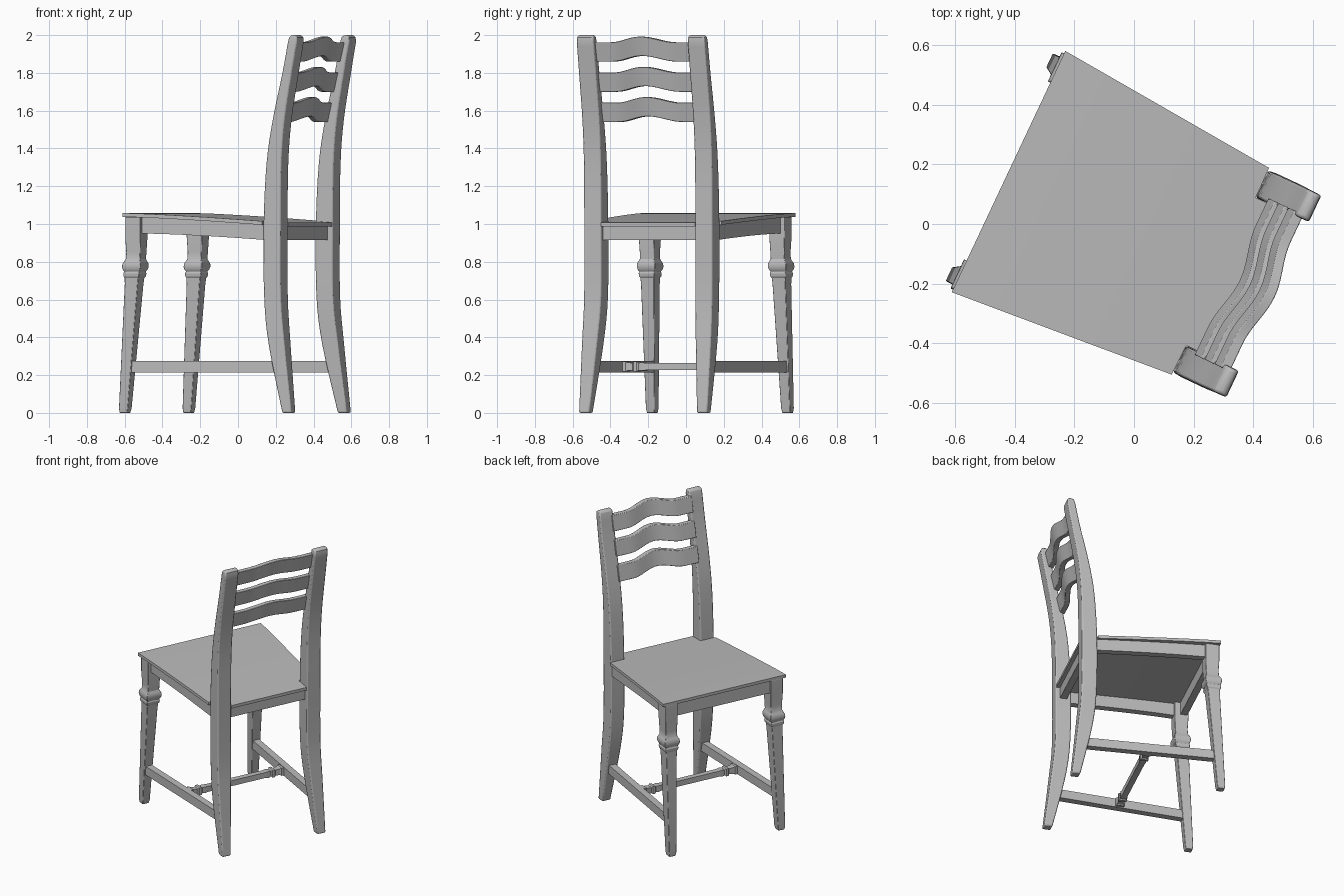
import bpy, math
from mathutils import Matrix, Vector

if "Cube" in bpy.data.objects:
    bpy.data.objects.remove(bpy.data.objects["Cube"], do_unlink=True)

wood = bpy.data.materials.new("grey_paint")
wood.use_nodes = True
GREY = (0.5, 0.5, 0.5, 1)
wood.diffuse_color = GREY
wood.node_tree.nodes["Principled BSDF"].inputs["Base Color"].default_value = GREY

# The chair is modelled facing -y, then turned on the spot
PLACE = Matrix.Translation((-0.009, -0.018, 0)) @ Matrix.Rotation(math.radians(-115.2), 4, "Z")


def loft(name, loops, bevel=0):
    """Skin a list of equal-length loops and cap both ends."""
    n = len(loops[0])
    verts = [p for loop in loops for p in loop]
    faces = [list(range(n)), list(range(len(verts) - n, len(verts)))]
    for i in range(len(loops) - 1):
        for j in range(n):
            k = (j + 1) % n
            faces.append([i * n + j, i * n + k, i * n + n + k, i * n + n + j])
    mesh = bpy.data.meshes.new(name)
    mesh.from_pydata(verts, [], faces)
    mesh.materials.append(wood)
    obj = bpy.data.objects.new(name, mesh)
    bpy.context.collection.objects.link(obj)
    bpy.ops.object.select_all(action="DESELECT")
    obj.select_set(True)
    bpy.context.view_layer.objects.active = obj
    bpy.ops.object.mode_set(mode="EDIT")
    bpy.ops.mesh.select_all(action="SELECT")
    bpy.ops.mesh.normals_make_consistent(inside=False)
    bpy.ops.object.mode_set(mode="OBJECT")
    bpy.ops.object.shade_smooth_by_angle(angle=math.radians(25))
    if bevel:
        mod = obj.modifiers.new("soft_edges", "BEVEL")
        mod.width, mod.segments, mod.limit_method = bevel, 2, "ANGLE"
        mod.angle_limit = math.radians(40)
    obj.matrix_world = PLACE
    return obj


def rect(x, hx, y0, y1, z):
    return [(x - hx, y0, z), (x + hx, y0, z), (x + hx, y1, z), (x - hx, y1, z)]


def spline(keys, steps=4):
    """Catmull-Rom through tuples of numbers."""
    pts = [Vector(k) for k in keys]
    out = []
    for i in range(len(pts) - 1):
        a, b, c, d = pts[max(i - 1, 0)], pts[i], pts[i + 1], pts[min(i + 2, len(pts) - 1)]
        for s in range(steps):
            t = s / steps
            out.append(b + (c - a) * t / 2 + (2 * a - 5 * b + 4 * c - d) * t * t / 2
                       + (3 * b - a - 3 * c + d) * t ** 3 / 2)
    return out + [pts[-1]]


def rail(name, a, b, width, low, high, steps=6):
    """Straight rail in plan; low and high give z at a fraction and point."""
    a, b = Vector(a), Vector(b)
    d = (b - a).normalized()
    side = Vector((-d.y, d.x)) * width / 2
    loops = []
    for i in range(steps + 1):
        t = i / steps
        p = a.lerp(b, t)
        l, r = p - side, p + side
        lo, hi = low(t), high(p.y)
        loops.append([(l.x, l.y, lo), (r.x, r.y, lo), (r.x, r.y, hi), (l.x, l.y, hi)])
    return loft(name, loops)


def seat_top(y):
    return 1.058 - 0.05 * max((y + 0.455) / 0.885, 0) ** 1.3


def seat_under(y):
    return seat_top(y) - 0.02


# Seat panel: tapered, gently dished, with a tongue between the posts
sections = [(-0.455 + 0.785 * i / 8, 0.447 - 0.064 * i / 8) for i in range(9)]
sections += [(0.332, 0.274), (0.43, 0.274)]
loft("seat", [[(-w, y, seat_under(y)), (w, y, seat_under(y)),
               (w, y, seat_top(y)), (-w, y, seat_top(y))] for y, w in sections])

# Back posts: height, front y, back y, centre x, half width
POST = [(0, 0.443, 0.497, 0.345, 0.03), (0.36, 0.364, 0.457, 0.333, 0.044),
        (0.62, 0.336, 0.434, 0.325, 0.05), (1.0, 0.333, 0.433, 0.325, 0.05),
        (1.32, 0.35, 0.437, 0.325, 0.05), (1.55, 0.386, 0.456, 0.325, 0.05),
        (1.8, 0.443, 0.498, 0.325, 0.05), (1.965, 0.475, 0.528, 0.325, 0.049)]
CROWN = [(1.988, 0.482, 0.526, 0.325, 0.048), (2.0, 0.494, 0.516, 0.325, 0.044)]

# Front legs: height and half width; square turned profile
LEG = [(0, 0.022), (0.025, 0.026), (0.68, 0.038), (0.715, 0.04), (0.722, 0.045),
       (0.738, 0.047), (0.748, 0.043), (0.756, 0.049), (0.772, 0.054), (0.79, 0.053),
       (0.802, 0.047), (0.815, 0.041), (0.85, 0.041), (0.93, 0.045), (1.037, 0.045)]

for s, side in ((1, "left"), (-1, "right")):
    loft(side + "_back_post", [rect(s * x, h, y0, y1, z)
                               for z, y0, y1, x, h in spline(POST) + CROWN], 0.008)
    leg = []
    for z, h in LEG:
        t = min(z / 0.85, 1)
        x, y = s * (0.396 - 0.014 * t), -0.465 + 0.06 * t
        leg.append(rect(x, h, y - h, y + h, z))
    loft(side + "_front_leg", leg, 0.003)
    rail(side + "_apron", (s * 0.383, -0.38), (s * 0.345, 0.35), 0.045,
         lambda t: 0.95 - 0.035 * t ** 1.5, seat_under)
    rail(side + "_stretcher", (s * 0.391, -0.445), (s * 0.337, 0.4), 0.045,
         lambda t: 0.214, lambda y: 0.274)

rail("front_apron", (-0.36, -0.42), (0.36, -0.42), 0.045, lambda t: 0.95, seat_under)
rail("back_apron", (-0.29, 0.383), (0.29, 0.383), 0.045, lambda t: 0.915, seat_under)

# Cross stretcher with turned beads near both ends: distance from middle, half size
half = [(0.21, 0.019), (0.23, 0.022), (0.25, 0.019), (0.258, 0.026), (0.275, 0.026),
        (0.283, 0.019), (0.315, 0.022), (0.322, 0.027), (0.338, 0.027), (0.345, 0.02), (0.36, 0.02)]
profile = [(-x, h) for x, h in reversed(half)] + half
loft("cross_stretcher", [[(x, -h, 0.245 - h), (x, h, 0.245 - h), (x, h, 0.245 + h), (x, -h, 0.245 + h)]
                         for x, h in profile])

# Three wavy back slats, bowed backwards in the middle and raked with the posts
for name, z0 in (("lower_slat", 1.54), ("middle_slat", 1.70), ("top_slat", 1.86)):
    loops = []
    for i in range(29):
        x = -0.29 + 0.58 * i / 28
        wave = 0.5 + 0.5 * math.cos(math.pi * min(abs(x) / 0.19, 1))
        low, high = z0 + 0.03 * wave, z0 + 0.102 + 0.03 * wave
        loop = []
        for z, back in ((low, 0), (low, 1), (high, 1), (high, 0)):
            y = 0.405 + (z - 0.03 * wave - 1.54) * 0.23 + 0.03 * wave - 0.034 * (1 - back)
            loop.append((x, y, z))
        loops.append(loop)
    loft(name, loops, 0.003)
